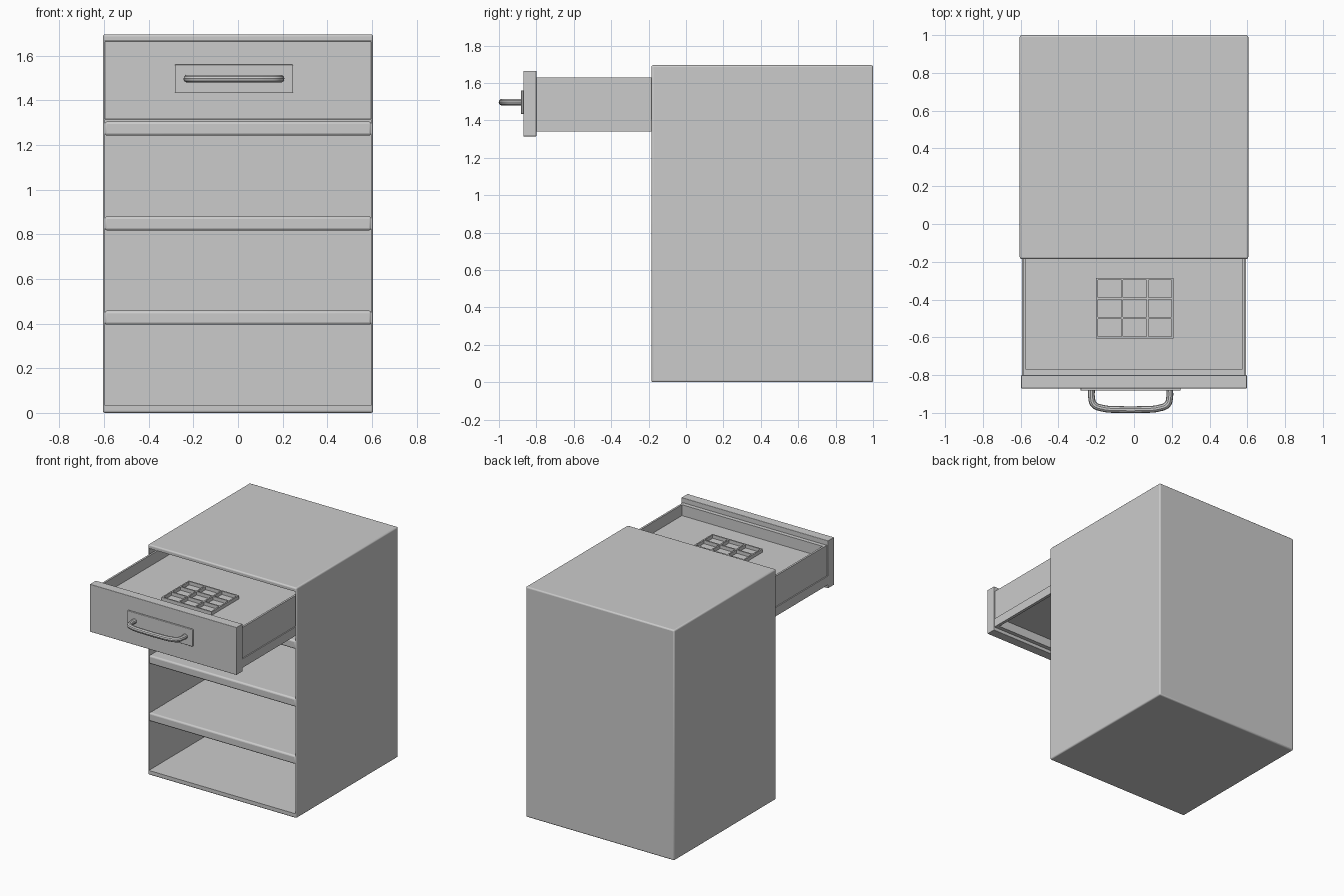
import bpy
import bmesh
from mathutils import Vector

cube = bpy.data.objects.get("Cube")
if cube:
    bpy.data.objects.remove(cube, do_unlink=True)

# One grey paint for the whole piece
GREY = (0.6, 0.6, 0.6, 1)
paint = bpy.data.materials.new("grey_paint")
paint.use_nodes = True
paint.diffuse_color = GREY
paint.node_tree.nodes["Principled BSDF"].inputs["Base Color"].default_value = GREY


def box(name, x, y, z, bevel=0.0):
    """Box spanning the given (low, high) pairs, with an optional rounded edge."""
    lo, hi = Vector((x[0], y[0], z[0])), Vector((x[1], y[1], z[1]))
    bm = bmesh.new()
    bmesh.ops.create_cube(bm, size=1)
    size, mid = hi - lo, (lo + hi) / 2
    for v in bm.verts:
        v.co = Vector(a * b for a, b in zip(v.co, size)) + mid
    mesh = bpy.data.meshes.new(name)
    bm.to_mesh(mesh)
    bm.free()
    mesh.materials.append(paint)
    obj = bpy.data.objects.new(name, mesh)
    bpy.context.collection.objects.link(obj)
    if bevel:
        mod = obj.modifiers.new("rounded_edges", "BEVEL")
        mod.width, mod.segments = bevel, 3
        smooth(obj)
    return obj


def smooth(obj):
    bpy.ops.object.select_all(action="DESELECT")
    obj.select_set(True)
    bpy.context.view_layer.objects.active = obj
    bpy.ops.object.shade_smooth_by_angle()


# Cabinet shell: a rounded block hollowed from the front
W, FRONT, BACK, TOP = 0.605, -0.185, 1.0, 1.695
shell = box("cabinet_shell", (-W, W), (FRONT, BACK), (0, TOP), 0.01)
cutter = box("cabinet_hollow", (-0.596, 0.596), (FRONT - 0.1, BACK - 0.02), (0.033, 1.667))
cutter.hide_render = True
cutter.hide_set(True)
cut = shell.modifiers.new("hollow", "BOOLEAN")
cut.object = cutter
cut.solver = "EXACT"

# Shelves dividing the four bays
for i, z in enumerate((0.395, 0.817, 1.242)):
    box(f"shelf_{i + 1}", (-0.598, 0.598), (FRONT, BACK - 0.01), (z, z + 0.063), 0.012)

# Open drawer
D_FRONT, D_BACK = -0.80, 0.3
box("drawer_front", (-0.597, 0.597), (-0.87, D_FRONT), (1.315, 1.665), 0.003)
box("drawer_floor", (-0.575, 0.575), (D_FRONT + 0.01, D_BACK), (1.405, 1.55))
for side, name in ((-1, "right"), (1, "left")):
    box(f"drawer_wall_{name}", sorted((side * 0.572, side * 0.586)),
        (D_FRONT, D_BACK), (1.39, 1.63))
    box(f"drawer_rail_{name}", sorted((side * 0.572, side * 0.594)),
        (D_FRONT, D_BACK), (1.34, 1.405))
for name, y in (("front", D_FRONT), ("back", D_BACK - 0.03)):
    box(f"drawer_wall_{name}", (-0.573, 0.573), (y, y + 0.03), (1.34, 1.63))

# Divider grid on the drawer floor
for i in range(4):
    x, y = -0.195 + i * 0.133, -0.6 + i * 0.103
    box(f"grid_bar_long_{i + 1}", (x - 0.005, x + 0.005), (-0.605, -0.286), (1.54, 1.575))
    box(f"grid_bar_cross_{i + 1}", (-0.2, 0.209), (y - 0.005, y + 0.005), (1.54, 1.575))

# Handle: back plate with a rounded bow
HX, HZ = -0.018, 1.497
box("handle_plate", (HX - 0.265, HX + 0.265), (-0.882, -0.869), (HZ - 0.063, HZ + 0.063), 0.004)
half = [(0.207, -0.875), (0.207, -0.915), (0.195, -0.955), (0.15, -0.975), (0.06, -0.982)]
path = half + [(-x, y) for x, y in reversed(half)]
curve = bpy.data.curves.new("handle_bow", "CURVE")
curve.dimensions = "3D"
curve.bevel_depth = 0.018
curve.bevel_resolution = 3
curve.resolution_u = 6
spline = curve.splines.new("BEZIER")
spline.bezier_points.add(len(path) - 1)
for p, (x, y) in zip(spline.bezier_points, path):
    p.co = (HX + x, y, HZ)
    p.handle_left_type = p.handle_right_type = "AUTO"
curve.materials.append(paint)
bow = bpy.data.objects.new("handle_bow", curve)
bpy.context.collection.objects.link(bow)
bpy.ops.object.select_all(action="DESELECT")
bow.select_set(True)
bpy.context.view_layer.objects.active = bow
bpy.ops.object.convert(target="MESH")
smooth(bpy.context.object)
